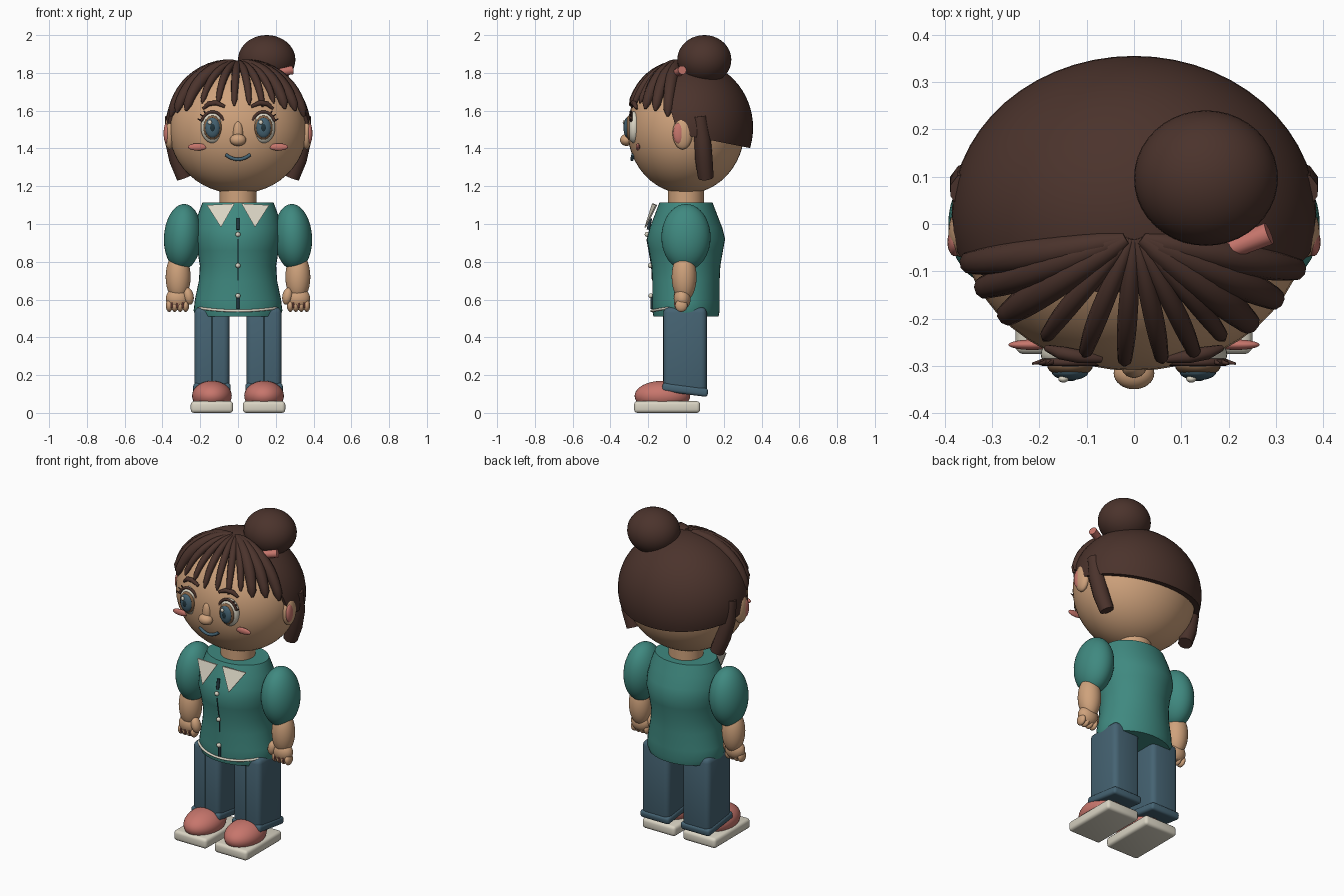
import bpy, bmesh
from math import sin, cos, pi, sqrt, radians
from mathutils import Vector

old = bpy.data.objects.get("Cube")
if old:
    bpy.data.objects.remove(old)


def material(name, rgb):
    m = bpy.data.materials.new(name)
    m.use_nodes = True
    m.diffuse_color = (*rgb, 1)
    m.node_tree.nodes["Principled BSDF"].inputs["Base Color"].default_value = (*rgb, 1)
    return m


skin = material("skin", (0.62, 0.36, 0.20))
hair = material("dark_brown_hair", (0.07, 0.033, 0.025))
teal = material("teal_shirt", (0.05, 0.25, 0.215))
denim = material("denim_blue", (0.06, 0.125, 0.17))
coral = material("coral_pink", (0.57, 0.18, 0.15))
cream = material("cream", (0.70, 0.66, 0.55))
brown = material("iris_brown", (0.22, 0.12, 0.06))
slate = material("dark_slate", (0.015, 0.035, 0.045))


def new_mesh(name, bm, mat, angle=50):
    me = bpy.data.meshes.new(name)
    bmesh.ops.recalc_face_normals(bm, faces=bm.faces)
    bm.to_mesh(me)
    bm.free()
    ob = bpy.data.objects.new(name, me)
    bpy.context.collection.objects.link(ob)
    me.materials.append(mat)
    bpy.ops.object.select_all(action="DESELECT")
    ob.select_set(True)
    bpy.context.view_layer.objects.active = ob
    bpy.ops.object.shade_smooth_by_angle(angle=radians(angle))
    return ob


def ball(name, mat, loc, rad, rot=(0, 0, 0), seg=32):
    bm = bmesh.new()
    bmesh.ops.create_uvsphere(bm, u_segments=seg, v_segments=seg // 2, radius=1)
    bmesh.ops.scale(bm, vec=rad, verts=bm.verts)
    ob = new_mesh(name, bm, mat)
    ob.location, ob.rotation_euler = loc, rot
    return ob


def box(name, mat, loc, size, bevel=0.0, rot=(0, 0, 0)):
    bm = bmesh.new()
    bmesh.ops.create_cube(bm, size=1)
    bmesh.ops.scale(bm, vec=size, verts=bm.verts)
    if bevel:
        bmesh.ops.bevel(bm, geom=bm.edges[:], offset=bevel, segments=3, profile=0.5, affect="EDGES")
    ob = new_mesh(name, bm, mat)
    ob.location, ob.rotation_euler = loc, rot
    return ob


def tube(name, mat, pts, depth, radii=None):
    cu = bpy.data.curves.new(name, "CURVE")
    cu.dimensions, cu.bevel_depth, cu.bevel_resolution = "3D", depth, 3
    cu.use_fill_caps = True
    sp = cu.splines.new("POLY")
    sp.points.add(len(pts) - 1)
    for i, p in enumerate(pts):
        sp.points[i].co = (*p, 1)
        sp.points[i].radius = radii[i] if radii else 1
    ob = bpy.data.objects.new(name, cu)
    bpy.context.collection.objects.link(ob)
    cu.materials.append(mat)
    bpy.ops.object.select_all(action="DESELECT")
    ob.select_set(True)
    bpy.context.view_layer.objects.active = ob
    bpy.ops.object.convert(target="MESH")
    bpy.ops.object.shade_smooth_by_angle(angle=radians(50))
    return ob


def loft(name, mat, rings, seg=40):
    """Stack of elliptical rings (z, half width, half depth) with capped ends."""
    bm = bmesh.new()
    rows = [[bm.verts.new((rx * cos(2 * pi * i / seg), ry * sin(2 * pi * i / seg), z))
             for i in range(seg)] for z, rx, ry in rings]
    for a, b in zip(rows, rows[1:]):
        for i in range(seg):
            j = (i + 1) % seg
            bm.faces.new((a[i], a[j], b[j], b[i]))
    bm.faces.new(rows[0])
    bm.faces.new(rows[-1])
    return new_mesh(name, bm, mat)


def face_y(x, z, rx=0.365, ry=0.31, rz=0.34):
    """Front surface of the head."""
    return -ry * sqrt(max(0, 1 - (x / rx) ** 2 - ((z - 1.5) / rz) ** 2))


# Head and neck
ball("head", skin, (0, 0, 1.5), (0.365, 0.31, 0.34), seg=48)
loft("neck", skin, [(1.08, 0.098, 0.095), (1.22, 0.098, 0.095)])

# Hair cap: ellipsoid trimmed at the nape and at the forehead
bm = bmesh.new()
bmesh.ops.create_uvsphere(bm, u_segments=56, v_segments=32, radius=1)
bmesh.ops.scale(bm, vec=(0.385, 0.335, 0.355), verts=bm.verts)
bmesh.ops.translate(bm, vec=(0, 0.02, 1.51), verts=bm.verts)
for co, no in (((0, 0, 1.47), (0, -0.2, -1)), ((0, -0.05, 1.5), (0, -1, -0.3))):
    cut = bmesh.ops.bisect_plane(bm, geom=bm.verts[:] + bm.edges[:] + bm.faces[:],
                                 plane_co=co, plane_no=no, clear_outer=True)
    rim = [e for e in cut["geom_cut"] if isinstance(e, bmesh.types.BMEdge)]
    bmesh.ops.holes_fill(bm, edges=rim)
new_mesh("hair_cap", bm, hair, 40)

# Fringe locks fan out from the crown over the forehead
tips = [(-0.355, 1.57), (-0.325, 1.59), (-0.275, 1.60), (-0.19, 1.64), (-0.105, 1.64),
        (-0.02, 1.625), (0.06, 1.63), (0.13, 1.62), (0.19, 1.64), (0.25, 1.61),
        (0.305, 1.60), (0.35, 1.57)]
size = Vector((0.375, 0.318, 0.358))
for n, (x, z) in enumerate(tips):
    tip = Vector((x / size.x, face_y(x, z, *size) / size.y, (z - 1.5) / size.z)).normalized()
    top = Vector((0.15 * x, -0.1, 1)).normalized()
    pts = []
    for i in range(13):
        d = top.slerp(tip, i / 12)
        d.x += 0.13 * x * sin(pi * i / 12)
        d.normalize()
        pts.append(Vector((d.x * size.x, d.y * size.y, 1.5 + d.z * size.z)))
    radii = [0.4 + 0.6 * sin(pi * min(i / 12, 0.88)) ** 0.6 if i < 12 else 0.2 for i in range(13)]
    tube(f"fringe_lock_{n + 1}", hair, pts, 0.034 if abs(x) > 0.24 else 0.021, radii)

# Bun with its hair tie
ball("hair_bun", hair, (0.152, 0.097, 1.87), (0.152, 0.143, 0.13), seg=40)
tube("hair_tie", coral, [(0.15, -0.065, 1.785), (0.21, -0.05, 1.8), (0.285, -0.02, 1.815)],
     0.024, [0.7, 0.9, 1])

# Nose and mouth
ball("nose_bridge", skin, (0, -0.3, 1.485), (0.027, 0.025, 0.06))
ball("nose_tip", skin, (0, -0.315, 1.445), (0.043, 0.034, 0.032))
tube("mouth", denim, [(x, face_y(x, 1.35) - 0.008, 1.342 + 6 * x * x)
                      for x in [i * 0.013 for i in range(-5, 6)]], 0.009)

# Shirt body
loft("shirt", teal, [(0.51, 0.222, 0.172), (0.54, 0.235, 0.178), (0.6, 0.228, 0.178),
                     (0.7, 0.207, 0.178), (0.78, 0.202, 0.182), (0.86, 0.215, 0.196),
                     (0.92, 0.228, 0.207), (0.98, 0.226, 0.192), (1.05, 0.212, 0.165),
                     (1.115, 0.188, 0.14)])
tube("shirt_hem", cream, [(0.235 * sin(a), -0.182 * cos(a), 0.54 + 0.02 * sin(a) ** 2)
                          for a in [i * pi / 24 for i in range(-8, 9)]], 0.007)
tube("placket_top", slate, [(0, -0.188, 1.03), (0, -0.2, 0.97)], 0.009)
tube("placket_line", slate, [(0, -0.207, 0.92), (0, -0.182, 0.78), (0, -0.178, 0.7)], 0.003)
tube("placket_bottom", slate, [(0, -0.18, 0.62), (0, -0.18, 0.55)], 0.008)
for n, (y, z) in enumerate(((-0.187, 0.62), (-0.19, 0.78), (-0.207, 0.945))):
    ball(f"button_{n + 1}", cream, (0, y, z), (0.013, 0.012, 0.013), seg=16)

# Mirrored parts
for s, side in ((1, "left"), (-1, "right")):
    # Ears, cheeks and side hair
    ball(f"{side}_ear", skin, (s * 0.362, -0.018, 1.48), (0.03, 0.053, 0.085))
    ball(f"{side}_inner_ear", coral, (s * 0.378, -0.038, 1.48), (0.016, 0.03, 0.055))
    ball(f"{side}_cheek", coral, (s * 0.215, -0.255, 1.408), (0.05, 0.011, 0.019))
    tube(f"{side}_side_hair", hair,
         [(s * 0.35, 0.07, 1.57), (s * 0.345, 0.085, 1.45), (s * 0.32, 0.095, 1.34),
          (s * 0.285, 0.105, 1.245)], 0.046, [0.85, 1, 1, 0.9])

    # Eyes as stacked discs
    ex = s * 0.135
    ball(f"{side}_eye_white", cream, (ex, -0.275, 1.512), (0.062, 0.038, 0.084))
    ball(f"{side}_iris_rim", brown, (ex, -0.3, 1.51), (0.048, 0.023, 0.064))
    ball(f"{side}_iris", denim, (ex, -0.312, 1.51), (0.039, 0.018, 0.053))
    ball(f"{side}_pupil", slate, (ex, -0.324, 1.51), (0.016, 0.008, 0.024))
    ball(f"{side}_eye_glint", cream, (ex - 0.014, -0.327, 1.538), (0.011, 0.008, 0.012), seg=16)
    arc = [radians(a) for a in range(25, 156, 10)]
    tube(f"{side}_upper_lash", hair, [(ex + 0.064 * cos(a), -0.292, 1.512 + 0.082 * sin(a))
                                      for a in arc], 0.008)
    for n, a in enumerate((25, 42, 58)):
        c, d = cos(radians(a)), sin(radians(a))
        tube(f"{side}_lash_{n + 1}", hair,
             [(ex + s * 0.062 * c, -0.29, 1.512 + 0.08 * d),
              (ex + s * 0.088 * c, -0.295, 1.515 + 0.1 * d)], 0.006, [1, 0.4])
    tube(f"{side}_eyebrow", hair, [(s * 0.185, -0.262, 1.61), (s * 0.155, -0.272, 1.637),
                                   (s * 0.115, -0.28, 1.642), (s * 0.07, -0.285, 1.622)],
         0.014, [0.5, 1, 1, 0.6])

    # Collar flap
    bm = bmesh.new()
    flap = [(s * 0.165, -0.16, 1.1), (s * 0.018, -0.18, 1.108), (s * 0.09, -0.22, 0.982)]
    f = bm.faces.new([bm.verts.new(p) for p in flap])
    top = bmesh.ops.extrude_face_region(bm, geom=[f])["geom"]
    bmesh.ops.translate(bm, vec=(0, 0.008, 0),
                        verts=[v for v in top if isinstance(v, bmesh.types.BMVert)])
    new_mesh(f"{side}_collar", bm, cream, 30)

    # Arms and hands
    ball(f"{side}_sleeve", teal, (s * 0.292, 0, 0.93), (0.1, 0.13, 0.176), (0, s * -0.06, 0), seg=40)
    ball(f"{side}_forearm", skin, (s * 0.317, -0.01, 0.72), (0.066, 0.066, 0.13))
    ball(f"{side}_palm", skin, (s * 0.32, -0.02, 0.605), (0.062, 0.045, 0.058))
    ball(f"{side}_thumb", skin, (s * 0.262, -0.035, 0.618), (0.027, 0.03, 0.046), (0, s * 0.2, 0))
    for n in range(4):
        x = s * (0.277 + 0.029 * n)
        ball(f"{side}_finger_{n + 1}", skin, (x, -0.025, 0.568), (0.018, 0.033, 0.034), seg=16)
        if n < 3:
            tube(f"{side}_finger_gap_{n + 1}", coral,
                 [(x + s * 0.0145, -0.055, 0.555), (x + s * 0.0145, -0.061, 0.583)], 0.004)

    # Trouser leg, crease and cuff
    lx = s * 0.138
    box(f"{side}_trouser_leg", denim, (lx, -0.005, 0.33), (0.185, 0.23, 0.46), 0.03)
    box(f"{side}_trouser_crease", slate, (lx, -0.12, 0.35), (0.009, 0.006, 0.38))
    box(f"{side}_trouser_cuff", denim, (lx, -0.005, 0.122), (0.198, 0.244, 0.045), 0.015, (-0.13, 0, 0))

    # Shoe
    ball(f"{side}_shoe", coral, (lx, -0.125, 0.09), (0.105, 0.147, 0.08), seg=40)
    box(f"{side}_sole", cream, (lx, -0.1, 0.031), (0.225, 0.35, 0.062), 0.018)
